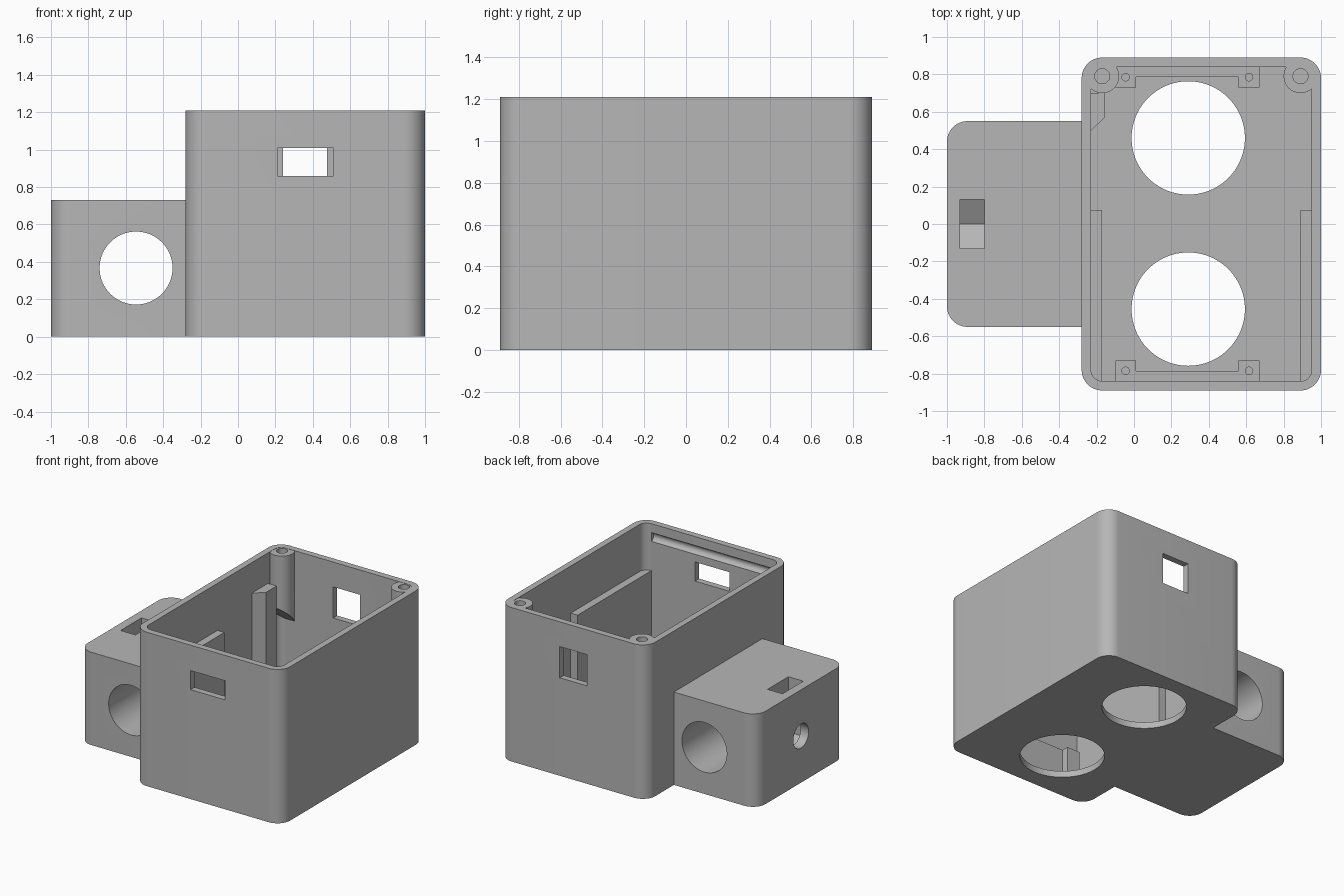
import bpy, bmesh, math
from mathutils import Vector

cube = bpy.data.objects.get("Cube")
if cube:
    bpy.data.objects.remove(cube, do_unlink=True)

grey = bpy.data.materials.new("plain_grey")
grey.use_nodes = True
COLOUR = (0.47, 0.47, 0.47, 1)
grey.diffuse_color = COLOUR
grey.node_tree.nodes["Principled BSDF"].inputs["Base Color"].default_value = COLOUR


def prism(name, profile, lo, hi, axis="z"):
    """Extrude a 2D profile from lo to hi along an axis."""
    place = {"z": lambda a, b, t: (a, b, t),
             "y": lambda a, b, t: (a, t, b),
             "x": lambda a, b, t: (t, a, b)}[axis]
    bm = bmesh.new()
    face = bm.faces.new([bm.verts.new(place(a, b, lo)) for a, b in profile])
    moved = bmesh.ops.extrude_face_region(bm, geom=[face])["geom"]
    shift = Vector(place(0, 0, hi - lo))
    bmesh.ops.translate(bm, vec=shift, verts=[v for v in moved if isinstance(v, bmesh.types.BMVert)])
    bmesh.ops.recalc_face_normals(bm, faces=bm.faces)
    mesh = bpy.data.meshes.new(name)
    bm.to_mesh(mesh)
    bm.free()
    mesh.materials.append(grey)
    obj = bpy.data.objects.new(name, mesh)
    bpy.context.collection.objects.link(obj)
    return obj


def rect(x0, x1, y0, y1):
    return [(x0, y0), (x1, y0), (x1, y1), (x0, y1)]


def circle(cx, cy, r, n=64):
    return [(cx + r * math.cos(math.tau * i / n), cy + r * math.sin(math.tau * i / n)) for i in range(n)]


def rounded(x0, x1, y0, y1, r, round_right=True, steps=12):
    """Rectangle with rounded corners, optionally square on the +x side."""
    pts = []
    for k, (sx, sy) in enumerate([(1, 1), (-1, 1), (-1, -1), (1, -1)]):
        cx, cy = (x1 if sx > 0 else x0), (y1 if sy > 0 else y0)
        if sx > 0 and not round_right:
            pts.append((cx, cy))
            continue
        for i in range(steps + 1):
            a = (k + i / steps) * math.pi / 2
            pts.append((cx - sx * r + r * math.cos(a), cy - sy * r + r * math.sin(a)))
    return pts


def cut(obj, *cutters):
    """Subtract the cutters, bake the result and discard them."""
    for c in cutters:
        c.hide_render = True
        mod = obj.modifiers.new("cut", "BOOLEAN")
        mod.operation, mod.solver, mod.object = "DIFFERENCE", "EXACT", c
    bpy.context.view_layer.update()
    graph = bpy.context.evaluated_depsgraph_get()
    mesh = bpy.data.meshes.new_from_object(obj.evaluated_get(graph))
    obj.modifiers.clear()
    obj.data = mesh
    for c in cutters:
        bpy.data.objects.remove(c, do_unlink=True)
    return obj


TOP, FLOOR = 1.21, 0.05
MID_X = 0.36
parts = []

# Open main case with sensor holes, windows and a lid groove
case = prism("main_case", rounded(-0.28, 1, -0.89, 0.89, 0.11), 0, TOP)
cut(case,
    prism("cavity", rounded(-0.23, 0.95, -0.84, 0.84, 0.06), FLOOR, 1.5),
    prism("hole_back", circle(0.29, 0.46, 0.303, 96), -0.2, 0.2),
    prism("hole_front", circle(0.29, -0.455, 0.303, 96), -0.2, 0.2),
    prism("window_front", rect(0.21, 0.51, 0.86, 1.01), -1, -0.7, "y"),
    prism("window_back", rect(0.24, 0.475, 0.77, 1.015), 0.7, 1, "y"),
    prism("lid_groove", circle(-0.835, 1.105, 0.035, 24), -0.17, 0.89, "x"))
parts.append(case)

# Side block with cross bore, screw hole and nut slot
block = prism("side_block", rounded(-1, -0.26, -0.55, 0.55, 0.11, False), 0, 0.73)
nut = [(0, 0.22), (0.13, 0.295), (0.13, 0.9), (-0.13, 0.9), (-0.13, 0.295)]
cut(block,
    prism("bore", circle(-0.545, 0.367, 0.195, 96), -1, 1, "y"),
    prism("screw_hole", circle(0, 0.367, 0.095), -1.2, -0.6, "x"),
    prism("nut_slot", nut, -0.93, -0.8, "x"))
parts.append(block)

# Lid screw posts with slanted undersides
for side, x in (("right", -0.17), ("left", 0.89)):
    post = prism("screw_post_" + side, circle(x, 0.79, 0.09), 0.5, TOP - 0.002)
    slant = [(0.6, 0.895), (0.95, 0.545), (0.95, 0.3), (0.6, 0.3)]
    cut(post,
        prism("slant", slant, x - 0.2, x + 0.2, "x"),
        prism("pilot", circle(x, 0.79, 0.04, 32), 0.85, 1.4))
    parts.append(post)

# Side rails and the chamfered rib
for side, x0 in (("right", -0.24), ("left", 0.89)):
    parts.append(prism("rail_" + side, rect(x0, x0 + 0.07, -0.85, 0.075), 0.02, 0.84))
parts.append(prism("corner_rib", [(-0.24, 0.49), (-0.155, 0.57), (-0.155, 0.7), (-0.24, 0.7)], 0.02, 0.97))

# Sensor brackets at both ends of the floor
for end, s in (("back", 1), ("front", -1)):
    outline = [(-0.1, 0.85), (-0.1, 0.73), (0.01, 0.73), (0.01, 0.785),
               (0.56, 0.785), (0.56, 0.73), (0.67, 0.73), (0.67, 0.85)]
    bracket = prism("sensor_bracket_" + end, [(x, s * y) for x, y in outline], 0.02, 0.3)
    cut(bracket, *[prism("pin_hole", circle(x, s * 0.785, 0.02, 24), 0.1, 0.5) for x in (-0.045, 0.615)])
    parts.append(bracket)

# Smooth the rounded walls, keep edges crisp
bpy.ops.object.select_all(action="DESELECT")
for p in parts:
    p.select_set(True)
bpy.context.view_layer.objects.active = case
bpy.ops.object.shade_smooth_by_angle(angle=math.radians(30))
